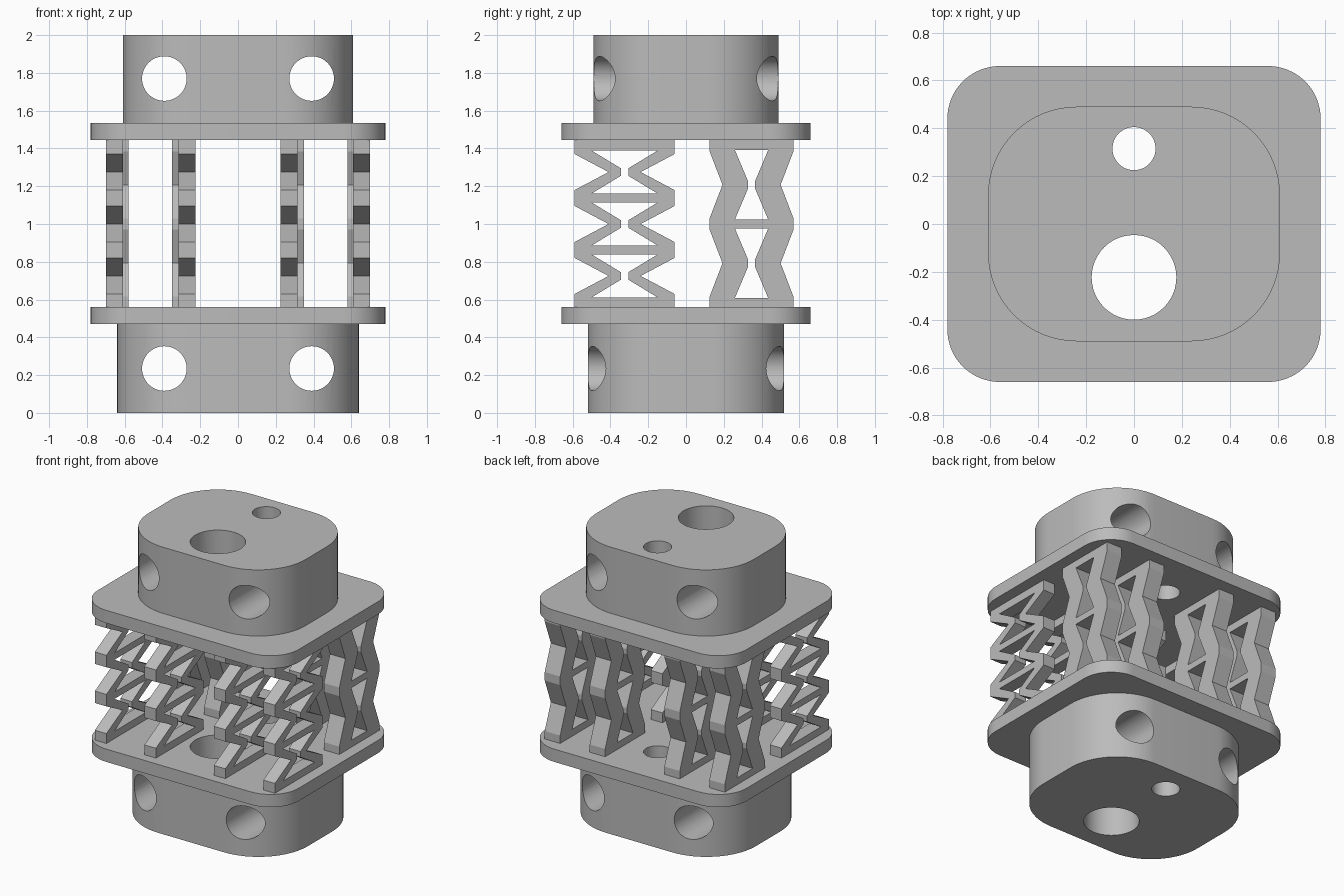
import bpy, bmesh, math
from mathutils import Matrix

if "Cube" in bpy.data.objects:
    bpy.data.objects.remove(bpy.data.objects["Cube"])

grey = bpy.data.materials.new("mid grey")
grey.diffuse_color = (0.5, 0.5, 0.5, 1)
grey.use_nodes = True
grey.node_tree.nodes["Principled BSDF"].inputs["Base Color"].default_value = grey.diffuse_color


def select(ob):
    bpy.ops.object.select_all(action='DESELECT')
    ob.select_set(True)
    bpy.context.view_layer.objects.active = ob


def extruded(name, pts, z0, z1):
    """Closed outline in x, y pulled up from z0 to z1."""
    bm = bmesh.new()
    face = bm.faces.new([bm.verts.new((x, y, z0)) for x, y in pts])
    res = bmesh.ops.extrude_face_region(bm, geom=[face])
    top = [g for g in res['geom'] if isinstance(g, bmesh.types.BMVert)]
    bmesh.ops.translate(bm, verts=top, vec=(0, 0, z1 - z0))
    bmesh.ops.recalc_face_normals(bm, faces=bm.faces)
    me = bpy.data.meshes.new(name)
    bm.to_mesh(me)
    bm.free()
    ob = bpy.data.objects.new(name, me)
    bpy.context.collection.objects.link(ob)
    me.materials.append(grey)
    return ob


def rounded(hx, hy, r, n=16):
    pts = []
    for q, (sx, sy) in enumerate([(1, 1), (-1, 1), (-1, -1), (1, -1)]):
        for i in range(n + 1):
            a = math.pi / 2 * (q + i / n)
            pts.append((sx * (hx - r) + r * math.cos(a), sy * (hy - r) + r * math.sin(a)))
    return pts


def circle(cx, cy, r, n=48):
    return [(cx + r * math.cos(math.tau * i / n), cy + r * math.sin(math.tau * i / n))
            for i in range(n)]


def drill(ob, cutters):
    for c in cutters:
        m = ob.modifiers.new("hole", 'BOOLEAN')
        m.operation, m.solver, m.object = 'DIFFERENCE', 'EXACT', c
    select(ob)
    for m in list(ob.modifiers):
        bpy.ops.object.modifier_apply(modifier=m.name)
    bpy.ops.object.shade_smooth_by_angle(angle=math.radians(30))


# Cutters: two vertical bores, and two cross bores through each block
bores = [extruded("small_bore_cutter", circle(0, 0.315, 0.09), -1, 3),
         extruded("large_bore_cutter", circle(0, -0.223, 0.177), -1, 3)]
cross = []
for z in (0.235, 1.77):
    for x in (-0.39, 0.39):
        c = extruded("cross_bore_cutter", circle(x, z, 0.118), -1, 1)
        c.data.transform(Matrix.Rotation(math.pi / 2, 4, 'X'))
        cross.append(c)

# End blocks and flange plates
drill(extruded("lower_block", rounded(0.64, 0.52, 0.385), 0, 0.47), bores + cross[:2])
drill(extruded("lower_plate", rounded(0.78, 0.66, 0.22), 0.47, 0.56), bores)
drill(extruded("upper_plate", rounded(0.78, 0.66, 0.22), 1.445, 1.535), bores)
drill(extruded("upper_block", rounded(0.61, 0.49, 0.37), 1.535, 2), bores + cross[2:])
for c in bores + cross:
    bpy.data.objects.remove(c)


def lattice(name, x, y, width, cells, pitch, outer, notch, corner, waist, flat, waist_flat):
    """Column of bow-tie cells: zigzag outline with waisted holes."""
    z0 = 1.0 - cells * pitch / 2
    bar = 0.0235
    side = [(outer, 0.55)]
    for i in range(cells):
        z = z0 + i * pitch
        side += [(outer, z + flat), (notch, z + pitch / 2), (outer, z + pitch - flat)]
    side.append((outer, 1.455))
    loops = [side + [(-h, z) for h, z in reversed(side)]]
    for i in range(cells):
        a, b = z0 + i * pitch + bar, z0 + (i + 1) * pitch - bar
        m = (a + b) / 2
        half = [(corner, a), (waist, m - waist_flat), (waist, m + waist_flat), (corner, b)]
        loops.append(half + [(-h, z) for h, z in reversed(half)])
    cu = bpy.data.curves.new(name, 'CURVE')
    cu.dimensions, cu.fill_mode, cu.extrude = '2D', 'BOTH', width / 2
    for loop in loops:
        s = cu.splines.new('POLY')
        s.points.add(len(loop) - 1)
        for p, (h, z) in zip(s.points, loop):
            p.co = (h, z, 0, 1)
        s.use_cyclic_u = True
    ob = bpy.data.objects.new(name, cu)
    bpy.context.collection.objects.link(ob)
    select(ob)
    bpy.ops.object.convert(target='MESH')
    ob = bpy.context.object
    # stand the profile up in the y-z plane
    ob.data.transform(Matrix.Translation((x, y, 0)) @ Matrix.Rotation(math.pi / 2, 4, 'Z')
                      @ Matrix.Rotation(math.pi / 2, 4, 'X'))
    bm = bmesh.new()
    bm.from_mesh(ob.data)
    bmesh.ops.remove_doubles(bm, verts=bm.verts, dist=1e-5)
    bmesh.ops.recalc_face_normals(bm, faces=bm.faces)
    for f in bm.faces:
        f.smooth = False
    bm.to_mesh(ob.data)
    bm.free()
    ob.data.materials.clear()
    ob.data.materials.append(grey)


# Front columns have three wide cells, back columns two slender ones
for s in (-1, 1):
    for x in (0.27, 0.655):
        lattice("front_lattice", s * x, -0.325, 0.09, 3, 0.275,
                0.265, 0.085, 0.175, 0.02, 0.042, 0.02)
    for x in (0.29, 0.64):
        lattice("back_lattice", s * x, 0.347, 0.12, 2, 0.415,
                0.222, 0.154, 0.088, 0.018, 0.03, 0.018)
